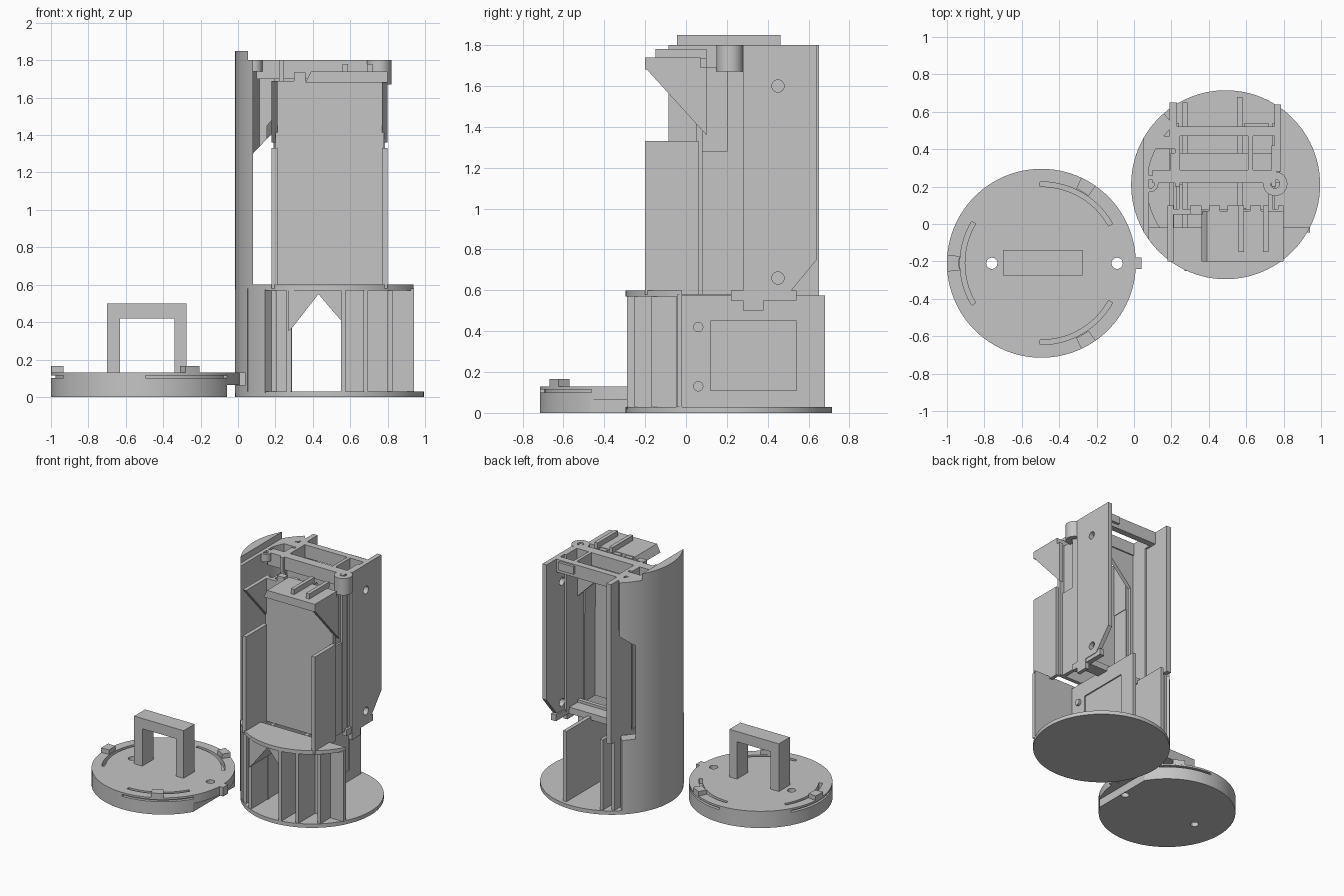
import bpy, bmesh, math
from mathutils import Vector

if "Cube" in bpy.data.objects:
    bpy.data.objects.remove(bpy.data.objects["Cube"])

grey = bpy.data.materials.new("plain_grey")
grey.diffuse_color = (0.56, 0.56, 0.56, 1)
grey.use_nodes = True
grey.node_tree.nodes["Principled BSDF"].inputs["Base Color"].default_value = grey.diffuse_color
CX, CY, R = 0.49, 0.21, 0.505      # tower axis and radius
LX, LY = -0.495, -0.21             # lid axis


def prism(name, pts, lo, hi, axis="z"):
    """Extrude a 2D profile along an axis: z uses (x,y), y uses (x,z), x uses (y,z)."""
    place = {"z": lambda a, b, c: (a, b, c),
             "y": lambda a, b, c: (a, c, b),
             "x": lambda a, b, c: (c, a, b)}[axis]
    bm = bmesh.new()
    low = [bm.verts.new(place(a, b, lo)) for a, b in pts]
    face = bm.faces.new(low)
    ext = bmesh.ops.extrude_face_region(bm, geom=[face])
    shift = Vector(place(0, 0, hi - lo))
    for v in ext["geom"]:
        if isinstance(v, bmesh.types.BMVert):
            v.co += shift
    bmesh.ops.recalc_face_normals(bm, faces=bm.faces)
    me = bpy.data.meshes.new(name)
    bm.to_mesh(me)
    bm.free()
    me.materials.append(grey)
    ob = bpy.data.objects.new(name, me)
    bpy.context.collection.objects.link(ob)
    return ob


def rect(a0, a1, b0, b1):
    return [(a0, b0), (a1, b0), (a1, b1), (a0, b1)]


def box(name, x0, x1, y0, y1, z0, z1):
    return prism(name, rect(x0, x1, y0, y1), z0, z1)


def arc(cx, cy, r, a0, a1, n):
    return [(cx + r * math.cos(math.radians(a0 + (a1 - a0) * i / n)),
             cy + r * math.sin(math.radians(a0 + (a1 - a0) * i / n))) for i in range(n + 1)]


def circle(cx, cy, r, n=32):
    return arc(cx, cy, r, 0, 360, n)[:-1]


def band(cx, cy, r0, r1, a0, a1, n=20):
    return arc(cx, cy, r1, a0, a1, n) + arc(cx, cy, r0, a1, a0, n)


def segment(mid, dist, n=40):
    """Slice of the tower circle beyond a chord, facing the angle mid."""
    h = math.degrees(math.acos(dist / R))
    return arc(CX, CY, R, mid - h, mid + h, n)


def cut(ob, *cutters):
    for c in cutters:
        m = ob.modifiers.new("cut", "BOOLEAN")
        m.operation, m.object, m.solver = "DIFFERENCE", c, "EXACT"
        bpy.context.view_layer.objects.active = ob
        bpy.ops.object.modifier_apply(modifier=m.name)
        bpy.data.objects.remove(c)


def smooth(ob):
    bpy.ops.object.select_all(action="DESELECT")
    ob.select_set(True)
    bpy.context.view_layer.objects.active = ob
    bpy.ops.object.shade_smooth_by_angle(angle=math.radians(30))


# ---- Lid: disc, slots, rim grooves, tabs and handle ----
lid = prism("lid_disc", circle(LX, LY, R, 96), 0, 0.13)
cut(lid, box("c", -0.06, 0.1, -0.8, 0.4, -0.1, 0.065))
for x in (-0.76, -0.09):
    cut(lid, prism("c", circle(x, LY, 0.03), -0.1, 0.3))
for mid in (60, 180, 300):
    cut(lid, prism("c", band(LX, LY, 0.41, 0.435, mid - 31, mid + 31), 0.09, 0.3),
        prism("c", band(LX, LY, 0.482, 0.6, mid - 30, mid + 30), 0.1, 0.115))
    prism("lid_tab", band(LX, LY, 0.44, R, mid - 5, mid + 5, 4), 0.125, 0.165)
smooth(lid)
box("lid_latch", -0.01, 0.04, -0.24, -0.18, 0.06, 0.13)
prism("handle", [(-0.7, 0.12), (-0.63, 0.12), (-0.63, 0.42), (-0.34, 0.42), (-0.34, 0.12),
                 (-0.275, 0.12), (-0.275, 0.5), (-0.7, 0.5)], -0.275, -0.14, "y")

# ---- Tower base and curved left wall ----
smooth(prism("base_disc", circle(CX, CY, R, 96), 0, 0.03))
smooth(prism("curved_wall", segment(180, 0.41), 0.02, 1.8))
smooth(prism("curved_wall_lip", segment(180, 0.437), 1.79, 1.85))
smooth(prism("curved_wall_base", band(CX, CY, 0.42, R, 133, 227, 30), 0.02, 0.575))
wing = prism("curved_wall_wing", band(CX, CY, 0.42, R, 131, 180, 20), 1.2, 1.8)
cut(wing, prism("c", [(-0.1, 1.12), (0.06, 1.28), (0.155, 1.38), (0.4, 1.62), (0.4, 1.0), (-0.1, 1.0)],
                -0.5, 1, "y"))
smooth(wing)

# ---- Lower front: shelf, ribs and pointed window ----
smooth(prism("front_shelf", segment(270, 0.23), 0.57, 0.6))
window = prism("window_wall", rect(0.05, 0.94, 0.03, 0.58), -0.045, -0.02, "y")
cut(window, prism("c", [(0.29, 0), (0.55, 0), (0.55, 0.41), (0.43, 0.55), (0.29, 0.37)],
                  -0.1, 0.1, "y"))
prism("window_roof", [(0.27, 0.35), (0.29, 0.37), (0.43, 0.55), (0.55, 0.41), (0.56, 0.41),
                      (0.56, 0.58), (0.27, 0.58)], -0.25, -0.03, "y")


def rim(x):
    return math.sqrt(R * R - max((x - CX) ** 2, (x + 0.025 - CX) ** 2))


for x in (0.12, 0.18, 0.26, 0.55, 0.67, 0.80, 0.90):
    box("front_rib", x, x + 0.025, CY - rim(x), -0.03, 0.02, 0.58)

# ---- Lower inner plates ----
for x in (0.19, 0.26):
    box("rear_rib", x, x + 0.025, -0.03, CY + rim(x) - 0.01, 0.02, 0.575)
side = box("right_inner_plate", 0.55, 0.58, -0.02, 0.68, 0.02, 0.575)
cut(side, box("c", 0.57, 0.7, 0.12, 0.54, 0.11, 0.45))
for z in (0.13, 0.42):
    prism("screw_boss", circle(0.06, z, 0.025, 20), 0.575, 0.6, "x")
for x in (0.2, 0.74):
    box("wall_foot", x, x + 0.04, 0.22, 0.54, 0.55, 0.6)
box("cross_beam", 0.2, 0.78, 0.28, 0.38, 0.55, 0.6)

# ---- Upper front panel with side flanges ----
box("front_panel", 0.2, 0.78, 0.05, 0.08, 0.58, 1.69)
for s in (-1, 1):
    def pair(a, b):
        return sorted((CX + s * a, CX + s * b))
    x0, x1 = pair(0.28, 0.31)
    box("front_flange", x0, x1, -0.2, 0.06, 0.58, 1.33)
    prism("bracket", [(-0.2, 1.69), (0.1, 1.36), (0.1, 1.69)], x0, x1, "x")
    # recessed link between panel and side walls
    x0, x1 = pair(0.235, 0.265)
    box("link_plate", x0, x1, 0.07, 0.21, 0.58, 1.28)
    x0, x1 = pair(0.23, 0.25)
    box("link_strip", x0, x1, 0.07, 0.21, 1.27, 1.69)
    # column and thin inner wall
    x0, x1 = pair(0.265, 0.295)
    box("wall_column", x0, x1, 0.28, 0.38, 0.5, 1.8)
    x0, x1 = pair(0.245, 0.27)
    box("inner_wall", x0, x1, 0.2, 0.42, 0.58, 1.8)

# ---- Tray with ridges ----
prism("tray", [(0.36, 1.68), (0.8, 1.68), (0.8, 1.74), (0.39, 1.74)], -0.2, 0.07, "y")
for x in (0.56, 0.69):
    box("tray_ridge", x, x + 0.028, -0.15, 0.1, 1.735, 1.78)
for x in (0.3, 0.4, 0.5, 0.62):
    box("tray_clip", x, x + 0.06, 0.05, 0.1, 1.68, 1.735)

# ---- Upper side walls ----
right = prism("right_wall", [(0.38, 0.58), (0.5, 0.58), (0.64, 0.75), (0.64, 1.8), (0.38, 1.8)],
              0.75, 0.785, "x")
cut(right, *[prism("c", circle(0.45, z, 0.03, 24), 0.7, 0.9, "x") for z in (0.66, 1.6)])
box("left_wall", 0.19, 0.23, 0.4, 0.65, 0.56, 1.8)

# ---- Middle plate with pointed opening ----
middle = prism("middle_plate", rect(0.22, 0.765, 0.58, 1.75), 0.25, 0.28, "y")
cut(middle, prism("c", [(0.27, 0.62), (0.74, 0.62), (0.74, 1.42), (0.5, 1.66), (0.27, 1.42)],
                  0.1, 0.5, "y"))

# ---- Top frame, bosses and wall bridge ----
box("top_bar", 0.1, 0.76, 0.22, 0.29, 1.7, 1.8)
for x, r, z in ((0.085, 0.045, 1.74), (0.755, 0.065, 1.67)):
    boss = prism("top_boss", circle(x, 0.215, r, 32), z, 1.8)
    cut(boss, prism("c", circle(x, 0.215, 0.024, 20), 1.6, 1.9))
    smooth(boss)
box("rear_top_bar", 0.22, 0.76, 0.47, 0.52, 1.7, 1.8)
for x in (0.22, 0.61):
    box("top_frame_side", x, x + 0.025, 0.28, 0.48, 1.7, 1.8)
box("rear_stop", 0.59, 0.72, 0.51, 0.54, 1.73, 1.79)
prism("wall_bridge", [(0.06, 1.28), (0.155, 1.38), (0.155, 1.45), (0.2, 1.5), (0.2, 1.8), (0.06, 1.8)],
      0.4, 0.47, "y")
